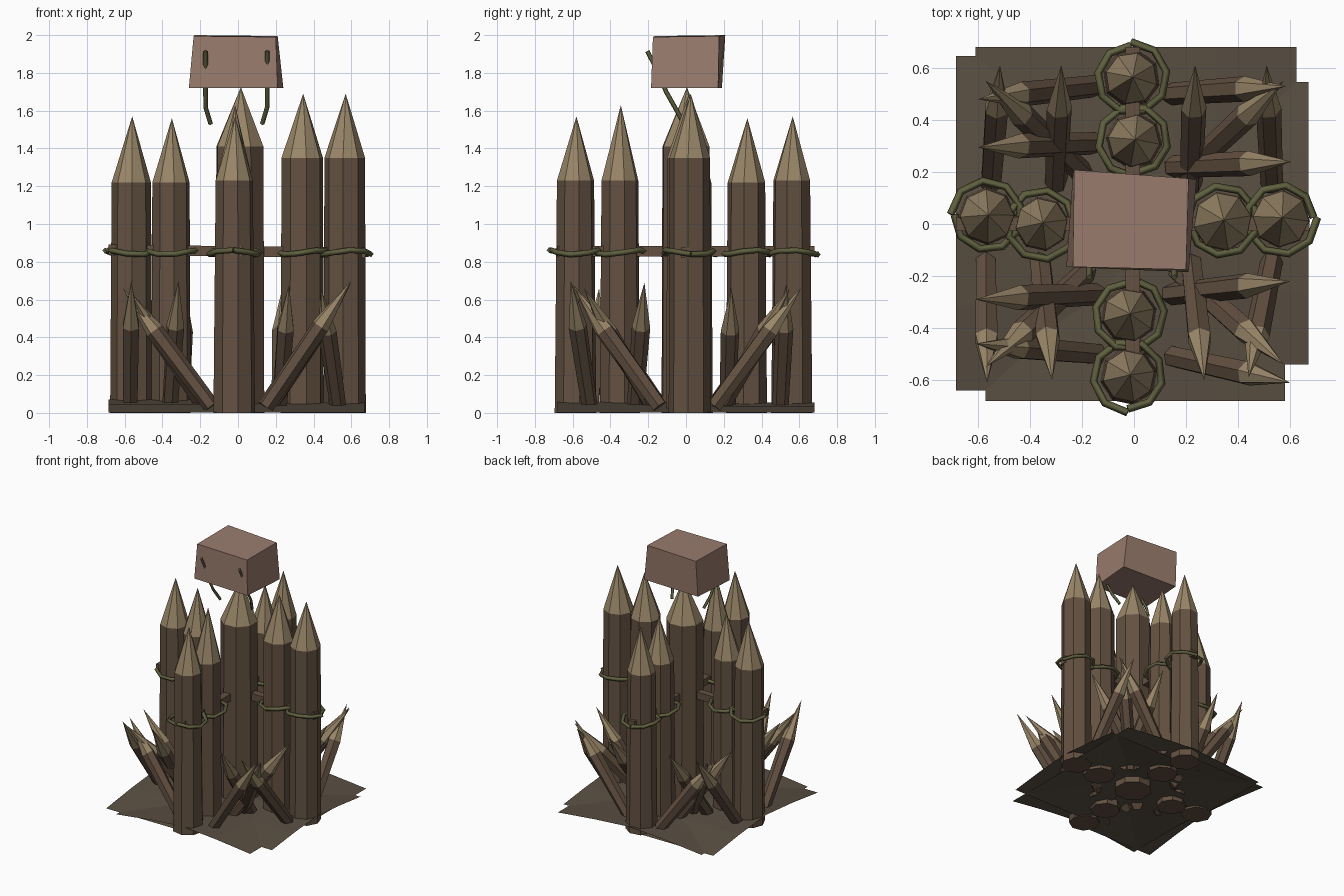
import bpy, bmesh, math, random
from mathutils import Vector

if "Cube" in bpy.data.objects:
    bpy.data.objects.remove(bpy.data.objects["Cube"])

random.seed(4)


def material(name, rgb):
    m = bpy.data.materials.new(name)
    m.diffuse_color = (*rgb, 1)
    m.use_nodes = True
    m.node_tree.nodes["Principled BSDF"].inputs["Base Color"].default_value = m.diffuse_color
    return m


WOOD = material("bark_brown", (0.125, 0.082, 0.053))
TIP = material("cut_wood", (0.32, 0.24, 0.14))
ROPE = material("rope_green", (0.115, 0.115, 0.05))
EARTH = material("earth", (0.10, 0.077, 0.054))
HIDE = material("crate_pink", (0.32, 0.20, 0.155))


def finish(name, bm, *mats):
    bmesh.ops.recalc_face_normals(bm, faces=bm.faces)
    mesh = bpy.data.meshes.new(name)
    bm.to_mesh(mesh)
    bm.free()
    for m in mats:
        mesh.materials.append(m)
    ob = bpy.data.objects.new(name, mesh)
    bpy.context.collection.objects.link(ob)
    return ob


def stake(name, base, shoulder, tip, r0, r1, sides):
    """Faceted shaft from base to shoulder, then a pointed head."""
    base, shoulder, tip = Vector(base), Vector(shoulder), Vector(tip)
    axis = (shoulder - base).normalized()
    side = axis.cross(Vector((0.3, 1, 0.1))).normalized()
    up = axis.cross(side)
    spin = random.uniform(0, math.pi)
    bm = bmesh.new()
    rings = []
    for centre, r in ((base, r0), (shoulder, r1)):
        angles = [spin + math.tau * i / sides for i in range(sides)]
        rings.append([bm.verts.new(centre + r * (math.cos(a) * side + math.sin(a) * up))
                      for a in angles])
    point = bm.verts.new(tip)
    bm.faces.new(rings[0])
    for i in range(sides):
        j = (i + 1) % sides
        bm.faces.new((rings[0][i], rings[0][j], rings[1][j], rings[1][i]))
        bm.faces.new((rings[1][i], rings[1][j], point)).material_index = 1
    return finish(name, bm, WOOD, TIP)


def rod(name, points, radius, mat):
    """Thin four-sided rope or peg along a polyline."""
    cu = bpy.data.curves.new(name, 'CURVE')
    cu.dimensions = '3D'
    cu.bevel_depth = radius
    cu.bevel_resolution = 0
    cu.use_fill_caps = True
    sp = cu.splines.new('POLY')
    sp.points.add(len(points) - 1)
    for p, co in zip(sp.points, points):
        p.co = (*co, 1)
    cu.materials.append(mat)
    ob = bpy.data.objects.new(name, cu)
    bpy.context.collection.objects.link(ob)


# Upright posts in a cross: x, y, shoulder height, tip height, base radius, top radius
posts = [
    (0.01, 0.00, 1.41, 1.725, 0.137, 0.132),
    (-0.565, 0.03, 1.22, 1.57, 0.112, 0.104),
    (-0.355, 0.00, 1.22, 1.56, 0.106, 0.100),
    (0.34, 0.01, 1.35, 1.69, 0.116, 0.112),
    (0.565, 0.02, 1.35, 1.69, 0.112, 0.108),
    (-0.02, -0.585, 1.23, 1.57, 0.112, 0.100),
    (-0.02, -0.35, 1.23, 1.63, 0.110, 0.100),
    (0.00, 0.32, 1.22, 1.56, 0.110, 0.100),
    (-0.01, 0.56, 1.23, 1.57, 0.112, 0.100),
]
for n, (x, y, zs, zt, r0, r1) in enumerate(posts):
    stake("post", (x, y, 0), (x, y, zs), (x + 0.005, y + 0.005, zt), r0, r1, 8)
    if n:
        # Rope lashing around each outer post, ends slightly apart
        a0 = math.atan2(y, x) if abs(x) + abs(y) > 0.5 else math.atan2(-y, -x)
        pts = []
        for k in range(10):
            a = a0 + math.tau * k / 9
            r = 0.126 + 0.014 * (k / 9)
            pts.append((x + r * math.cos(a), y + r * math.sin(a),
                        0.85 + 0.012 * math.sin(2 * a + n)))
        rod("rope_lashing", pts, 0.015, ROPE)

# Cross rails tying the posts together
for name, size in (("rail_x", (1.36, 0.055, 0.055)), ("rail_y", (0.055, 1.36, 0.055))):
    bm = bmesh.new()
    bmesh.ops.create_cube(bm, size=1)
    for v in bm.verts:
        v.co = Vector(a * b for a, b in zip(v.co, size)) + Vector((-0.005, 0, 0.855))
        v.co.z -= 0.012 * v.co.x
    finish(name, bm, WOOD)

# Outward leaning spikes: base x, y then tip x, y, z
spikes = [
    (-0.15, 0.53, -0.60, 0.48, 0.66), (-0.15, 0.31, -0.60, 0.295, 0.66),
    (-0.55, 0.15, -0.515, 0.61, 0.68), (-0.30, 0.15, -0.28, 0.61, 0.66),
    (-0.19, 0.19, -0.57, 0.55, 0.66),
    (0.14, 0.50, 0.585, 0.53, 0.68), (0.15, 0.22, 0.605, 0.24, 0.66),
    (0.22, 0.15, 0.235, 0.61, 0.66), (0.53, 0.15, 0.51, 0.61, 0.66),
    (0.19, 0.19, 0.575, 0.55, 0.66),
    (0.14, -0.27, 0.60, -0.22, 0.69), (0.15, -0.51, 0.60, -0.61, 0.70),
    (0.22, -0.15, 0.27, -0.60, 0.68), (0.53, -0.14, 0.44, -0.59, 0.66),
    (0.17, -0.18, 0.575, -0.54, 0.66),
    (-0.14, -0.27, -0.61, -0.29, 0.66), (-0.14, -0.50, -0.61, -0.46, 0.66),
    (-0.57, -0.14, -0.565, -0.61, 0.70), (-0.36, -0.14, -0.315, -0.60, 0.70),
    (-0.18, -0.18, -0.57, -0.55, 0.64),
]
for bx, by, tx, ty, tz in spikes:
    b, t = Vector((bx, by, 0.035)), Vector((tx, ty, tz))
    stake("spike", b, b.lerp(t, 0.64), t, 0.043, 0.049, 6)

# Low earth banks, ridged under each arm of the cross and falling to the ground
# direction of arm, length, half width either side, ridge height
banks = [
    ((-1, 0), 0.685, 0.645, 0.64, 0.072),
    ((1, 0), 0.67, 0.54, 0.545, 0.055),
    ((0, -1), 0.68, 0.57, 0.58, 0.06),
    ((0, 1), 0.68, 0.625, 0.61, 0.055),
]
for (dx, dy), length, w_right, w_left, h in banks:
    bm = bmesh.new()
    profile = [(-w_right, 0.002), (-w_right / 2, h * 0.6), (0, h),
               (w_left / 2, h * 0.6), (w_left, 0.002)]
    rows = [[bm.verts.new((dx * d - dy * s, dy * d + dx * s, z)) for s, z in profile]
            for d in (0, length)]
    for i in range(4):
        bm.faces.new((rows[0][i], rows[1][i], rows[1][i + 1], rows[0][i + 1]))
    finish("earth_bank", bm, EARTH)

# Skewed block on the central post
low = [(-0.26, -0.165), (0.21, -0.185), (0.24, 0.17), (-0.235, 0.19)]
top = [(-0.235, -0.165), (0.20, -0.175), (0.21, 0.175), (-0.23, 0.208)]
bm = bmesh.new()
lo = [bm.verts.new((x, y, 1.72)) for x, y in low]
hi = [bm.verts.new((x, y, z)) for (x, y), z in zip(top, (1.995, 1.99, 1.995, 2.0))]
bm.faces.new(lo)
bm.faces.new(hi)
for i in range(4):
    j = (i + 1) % 4
    bm.faces.new((lo[i], lo[j], hi[j], hi[i]))
finish("top_block", bm, HIDE)

# Bent pegs passing through the block
for s, x in ((-1, -0.172), (1, 0.155)):
    rod("peg", [(x, -0.205, 1.915), (x, -0.155, 1.82), (x, -0.105, 1.70),
                (x, -0.06, 1.62), (x - s * 0.027, -0.01, 1.53)], 0.012, ROPE)
